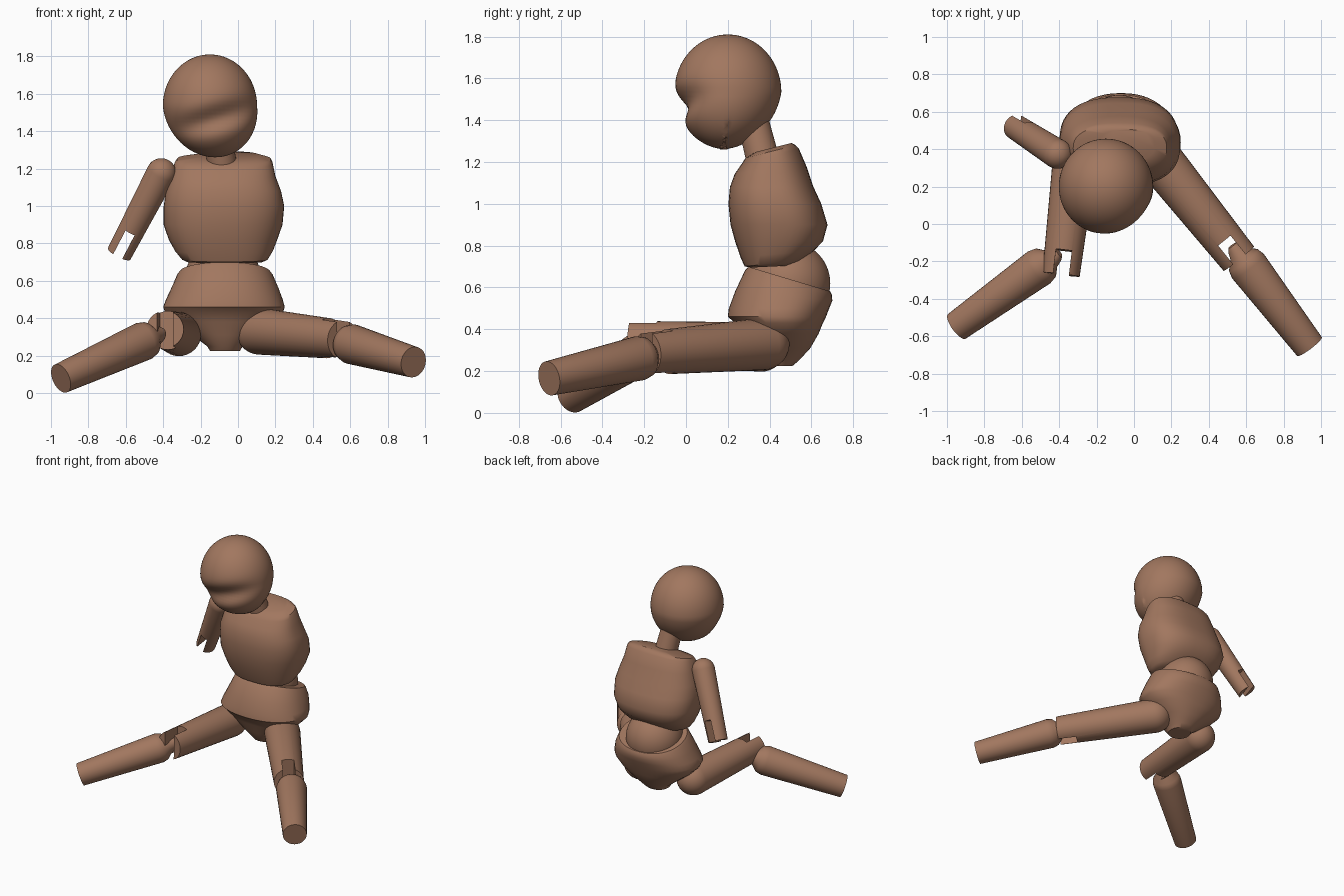
import bpy, bmesh
from math import sin, cos, pi, exp, copysign
from mathutils import Vector, Matrix

cube = bpy.data.objects.get("Cube")
if cube:
    bpy.data.objects.remove(cube, do_unlink=True)

SKIN = (0.36, 0.185, 0.115, 1.0)
mat = bpy.data.materials.new("warm_brown")
mat.use_nodes = True
mat.diffuse_color = SKIN
bsdf = next(n for n in mat.node_tree.nodes if n.type == 'BSDF_PRINCIPLED')
bsdf.inputs["Base Color"].default_value = SKIN
bsdf.inputs["Roughness"].default_value = 0.7


def make_object(name, bm):
    bmesh.ops.recalc_face_normals(bm, faces=bm.faces)
    mesh = bpy.data.meshes.new(name)
    bm.to_mesh(mesh)
    bm.free()
    mesh.materials.append(mat)
    obj = bpy.data.objects.new(name, mesh)
    bpy.context.collection.objects.link(obj)
    return obj


def activate(obj):
    bpy.ops.object.select_all(action='DESELECT')
    obj.select_set(True)
    bpy.context.view_layer.objects.active = obj


def smooth(obj, angle=0.6):
    activate(obj)
    bpy.ops.object.shade_smooth_by_angle(angle=angle)
    return obj


def skin_rings(name, rings):
    """Join equal-length loops of points into a capped tube."""
    bm = bmesh.new()
    loops = [[bm.verts.new(p) for p in ring] for ring in rings]
    n = len(loops[0])
    for a, b in zip(loops, loops[1:]):
        for i in range(n):
            j = (i + 1) % n
            bm.faces.new((a[i], a[j], b[j], b[i]))
    bm.faces.new(loops[0])
    bm.faces.new(loops[-1])
    return make_object(name, bm)


def body_loft(name, sections, power, n=48):
    """Sections: height, centre x, centre y, half width, half depth, slope."""
    def spow(v):
        return copysign(abs(v) ** (2 / power), v)
    rings = []
    for z, cx, cy, rx, ry, slope in sections:
        ring = []
        for i in range(n):
            a = 2 * pi * i / n
            dy = ry * spow(sin(a))
            ring.append((cx + rx * spow(cos(a)), cy + dy, z + slope * dy))
        rings.append(ring)
    return smooth(skin_rings(name, rings), 0.75)


def limb(name, start, end, profile, slot=None, n=32):
    """Turned limb; profile is (distance, radius), slot is (normal, width, length)."""
    a, b = Vector(start), Vector(end)
    d = (b - a).normalized()
    rot = d.to_track_quat('Z', 'Y')
    length = (b - a).length
    rings = []
    for t, r in profile(length):
        rings.append([a + d * t + rot @ Vector((r * cos(2 * pi * i / n),
                                               r * sin(2 * pi * i / n), 0))
                      for i in range(n)])
    obj = skin_rings(name, rings)
    if slot:
        normal, width, depth = Vector(slot[0]), slot[1], slot[2]
        u = (normal - d * normal.dot(d)).normalized()
        v = d.cross(u)
        frame = Matrix((u, v, d)).transposed().to_4x4()
        frame.translation = b
        bm = bmesh.new()
        bmesh.ops.create_cube(bm, size=1)
        bmesh.ops.scale(bm, vec=(width, 0.6, 2 * depth), verts=bm.verts)
        bmesh.ops.transform(bm, matrix=frame, verts=bm.verts)
        cutter = make_object(name + "_slot_cutter", bm)
        cutter.hide_render = True
        mod = obj.modifiers.new("slot", 'BOOLEAN')
        mod.operation = 'DIFFERENCE'
        mod.solver = 'EXACT'
        mod.object = cutter
        activate(obj)
        bpy.ops.object.modifier_apply(modifier=mod.name)
        bpy.data.objects.remove(cutter, do_unlink=True)
    return smooth(obj)


def round_start(r0, r1):
    """Half-ball at the joint, then a straight taper."""
    def profile(length):
        cap = [(-r0 * cos(k * pi / 16), max(r0 * sin(k * pi / 16), 0.004))
               for k in range(9)]
        return cap + [(length, r1)]
    return profile


def tang_start(r0, r1):
    """Narrow hinge tang that flares into the shin."""
    def profile(length):
        return [(0, 0.025), (0.02, 0.04), (0.06, 0.055), (0.10, r0 * 0.9),
                (0.14, r0), (length, r1)]
    return profile


def ball(name, centre, radii):
    bm = bmesh.new()
    bmesh.ops.create_uvsphere(bm, u_segments=64, v_segments=40, radius=1)
    bmesh.ops.scale(bm, vec=radii, verts=bm.verts)
    bmesh.ops.translate(bm, vec=centre, verts=bm.verts)
    return smooth(make_object(name, bm), pi)


# Head: egg with a tilted dent below the brow
head = ball("head", (-0.15, 0.2, 1.535), (0.252, 0.256, 0.275))
for vert in head.data.vertices:
    co = vert.co
    front = max(0.0, (0.2 - co.y) / 0.256)
    drop = min(0.0, co.z - 1.535)
    band = (co.z - 1.45) - 0.28 * (co.x + 0.17)
    co.y += 0.06 * front ** 1.5 * exp(-(band / 0.065) ** 2)
    if front == 0:
        co.y += 0.14 * drop
    co.x -= 0.1 * drop

limb("neck", (-0.08, 0.375, 1.18), (-0.11, 0.32, 1.4),
     lambda length: [(0, 0.08), (length, 0.075)])

# Torso: barrel chest with boxy shoulders
body_loft("torso", [
    (0.70, -0.07, 0.41, 0.20, 0.10, 0.05),
    (0.715, -0.07, 0.42, 0.23, 0.14, 0.10),
    (0.76, -0.075, 0.435, 0.262, 0.175, 0.08),
    (0.82, -0.08, 0.445, 0.29, 0.21, 0),
    (0.90, -0.08, 0.445, 0.318, 0.232, 0),
    (1.00, -0.075, 0.425, 0.322, 0.222, 0),
    (1.08, -0.078, 0.41, 0.308, 0.20, 0),
    (1.16, -0.08, 0.405, 0.28, 0.172, 0.10),
    (1.23, -0.077, 0.405, 0.262, 0.135, 0.25),
    (1.25, -0.075, 0.405, 0.25, 0.12, 0.25),
    (1.27, -0.04, 0.42, 0.15, 0.085, 0.25)], 2.5)

ball("waist_ball", (-0.08, 0.49, 0.62), (0.2, 0.2, 0.2))

# Pelvis: tilted bowl narrowing to the crotch
body_loft("pelvis", [
    (0.64, -0.07, 0.495, 0.245, 0.195, -0.30),
    (0.625, -0.07, 0.49, 0.257, 0.207, -0.28),
    (0.56, -0.07, 0.468, 0.287, 0.232, -0.10),
    (0.50, -0.073, 0.445, 0.312, 0.24, 0),
    (0.46, -0.075, 0.435, 0.325, 0.235, 0),
    (0.43, -0.075, 0.445, 0.315, 0.21, 0),
    (0.38, -0.075, 0.45, 0.265, 0.185, 0),
    (0.31, -0.075, 0.445, 0.17, 0.15, 0),
    (0.25, -0.07, 0.435, 0.095, 0.105, 0),
    (0.225, -0.07, 0.43, 0.08, 0.08, 0)], 2.2)

# Legs: forked thighs with shins hinged in the slots
limb("left_thigh", (0.115, 0.37, 0.33), (0.56, -0.185, 0.285),
     round_start(0.125, 0.104), ((0.78, 0.62, 0), 0.085, 0.13))
limb("left_shin", (0.525, -0.115, 0.285), (0.938, -0.655, 0.165),
     tang_start(0.107, 0.083))
limb("right_thigh", (-0.315, 0.36, 0.315), (-0.39, -0.27, 0.34),
     round_start(0.118, 0.1), ((1, 0, 0), 0.085, 0.13))
limb("right_shin", (-0.40, -0.155, 0.325), (-0.947, -0.547, 0.078),
     tang_start(0.104, 0.081))

# Right arm: one forked upper segment
limb("right_arm", (-0.41, 0.375, 1.175), (-0.635, 0.52, 0.745),
     round_start(0.08, 0.068), ((0.89, 0, -0.45), 0.055, 0.15))
